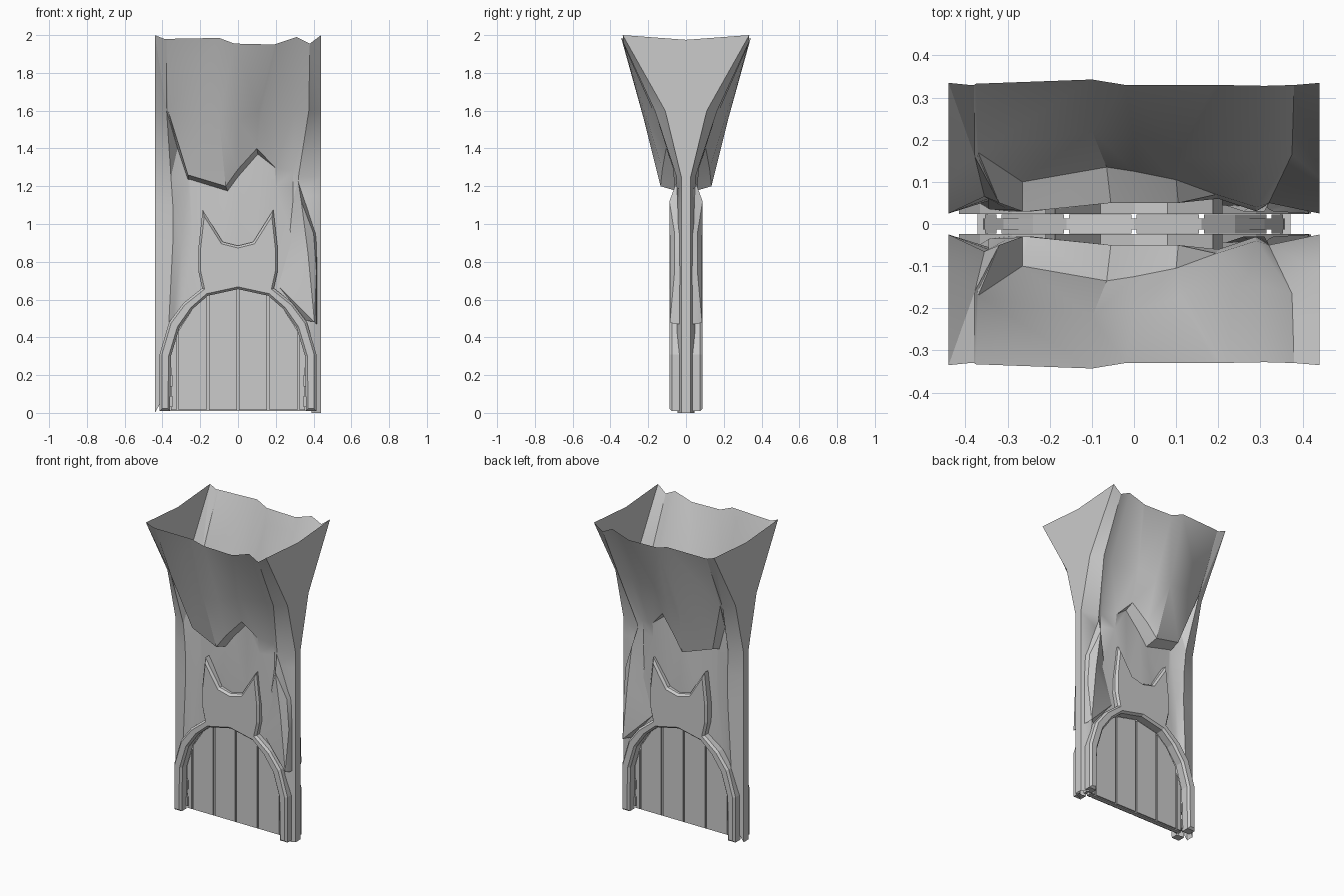
import bpy, bmesh
from math import radians

if "Cube" in bpy.data.objects:
    bpy.data.objects.remove(bpy.data.objects["Cube"])


def finish(bm, name, side=0):
    """Make an object; open shells are turned to face outwards (side = -1 front, 1 back)."""
    bmesh.ops.recalc_face_normals(bm, faces=bm.faces)
    if side and sum(f.normal.y * f.calc_area() for f in bm.faces) * side < 0:
        bmesh.ops.reverse_faces(bm, faces=bm.faces)
    me = bpy.data.meshes.new(name)
    bm.to_mesh(me)
    bm.free()
    ob = bpy.data.objects.new(name, me)
    bpy.context.collection.objects.link(ob)
    return ob


def strip(name, columns, side):
    """Skin neighbouring columns of (x, depth, z) points, smooth between sharp folds."""
    bm = bmesh.new()
    vs = [[bm.verts.new((x, side * d, z)) for x, d, z in col] for col in columns]
    for a, b in zip(vs, vs[1:]):
        for i in range(len(a) - 1):
            bm.faces.new((a[i], a[i + 1], b[i + 1], b[i]))
    bmesh.ops.triangulate(bm, faces=bm.faces, quad_method='SHORT_EDGE')
    ob = finish(bm, name, side)
    bpy.ops.object.select_all(action='DESELECT')
    ob.select_set(True)
    bpy.context.view_layer.objects.active = ob
    bpy.ops.object.shade_smooth_by_angle(angle=radians(28))
    return ob


def prism(name, outline, y0, y1):
    """Extrude an x-z outline from y0 to y1."""
    bm = bmesh.new()
    f = bm.faces.new([bm.verts.new((x, y0, z)) for x, z in outline])
    r = bmesh.ops.extrude_face_region(bm, geom=[f], use_keep_orig=True)
    for v in r["geom"]:
        if isinstance(v, bmesh.types.BMVert):
            v.co.y = y1
    return finish(bm, name)


def chamfered_slab(name, outline, y0, y1, y2, inset):
    """Outline raised from y0 to y1, then chamfered in to y2."""
    bm = bmesh.new()
    low = [bm.verts.new((x, y0, z)) for x, z in outline]
    top = [bm.verts.new((x, y1, z)) for x, z in outline]
    n = len(low)
    for i in range(n):
        j = (i + 1) % n
        bm.faces.new((low[i], low[j], top[j], top[i]))
    f = bm.faces.new(top)
    bm.normal_update()
    bmesh.ops.inset_region(bm, faces=[f], thickness=inset, use_even_offset=True)
    for v in f.verts:
        v.co.y = y2
    return finish(bm, name)


# Upper part of the bark wall: rim, middle, lip and under-lip of each column
upper = [
    [(-.44, .335, 2), (-.44, .11, 1.6), (-.44, .025, 1.25), (-.44, .025, 1.1)],
    [(-.39, .33, 1.98), (-.378, .16, 1.6), (-.355, .065, 1.25), (-.345, .06, 1.1)],
    [(-.38, .33, 1.98), (-.372, .162, 1.59), (-.32, .05, 1.4), (-.265, .03, 1.235)],
    [(-.375, .333, 1.98), (-.37, .17, 1.6), (-.265, .10, 1.26), (-.25, .03, 1.235)],
    [(-.1, .343, 1.985), (-.1, .222, 1.55), (-.065, .135, 1.2), (-.055, .05, 1.175)],
    [(-.02, .33, 1.955), (0, .205, 1.55), (0, .125, 1.29), (0, .05, 1.25)],
    [(.19, .33, 1.95), (.11, .175, 1.6), (.1, .105, 1.4), (.105, .05, 1.37)],
    [(.205, .33, 1.955), (.125, .16, 1.58), (.195, .07, 1.3), (.2, .06, 1.2)],
    [(.31, .328, 1.99), (.3, .145, 1.6), (.29, .04, 1.28), (.29, .03, 1.2)],
    [(.38, .33, 1.955), (.375, .165, 1.6), (.32, .05, 1.25), (.325, .05, 1.15)],
    [(.44, .335, 2), (.44, .11, 1.6), (.44, .025, 1.25), (.44, .025, 1.15)],
]
# Lower part: x and depth at z = 0.9, then x and z where it meets the arch
lower = [
    (-.44, .025, -.44, 0), (-.345, .055, -.385, .1), (-.30, .035, -.345, .47),
    (-.24, .03, -.3, .54), (-.1, .05, -.14, .67), (0, .06, 0, .69), (.1, .05, .14, .67),
    (.2, .06, .2, .63), (.29, .04, .34, .48), (.37, .05, .39, 0), (.44, .025, .44, 0),
]
wall = [u + [(x, d, .9), (xb, min(d, .045), zb)]
        for u, (x, d, xb, zb) in zip(upper, lower)]

# Swollen root on the right: inner edge, ridge, outer edge
root = [
    [(.31, .03, 1.26), (.26, .03, .93), (.215, .045, .67), (.36, .045, .49)],
    [(.315, .04, 1.25), (.335, .088, 1.12), (.37, .085, .85), (.405, .085, .48)],
    [(.32, .035, 1.24), (.40, .06, .95), (.415, .06, .75), (.415, .06, .47)],
    [(.33, .03, 1.22), (.415, .025, .95), (.42, .025, .75), (.42, .025, .47)],
]

# Door frame outline: inner arch, then outer arch with two horns
inner_half = [(.36, .01), (.355, .3), (.31, .45), (.24, .55), (.16, .62)]
outer_half = [(.415, .01), (.415, .31), (.365, .48), (.29, .58), (.19, .66),
              (.21, .75), (.21, .87), (.187, 1.075), (.08, .905)]
flip = lambda pts: [(-x, z) for x, z in pts]
inner = flip(inner_half) + [(0, .655)] + inner_half[::-1]
frame = inner + outer_half + [(0, .885)] + flip(outer_half)[::-1]

for side, label in ((-1, "front"), (1, "back")):
    strip(label + "_bark_wall", wall, side)
    strip(label + "_root", root, side)
    chamfered_slab(label + "_door_frame", frame, side * .024, side * .074, side * .088, .012)

# Flat ends closing the wall
for x, label in ((-.44, "left"), (.44, "right")):
    half = [(.335, 2), (.11, 1.6), (.025, 1.25), (.025, 0)]
    bm = bmesh.new()
    pts = [(0, 1.975)] + half + flip(half)[::-1]
    f = bm.faces.new([bm.verts.new((x, y, z)) for y, z in pts])
    ob = finish(bm, label + "_end")
    if ob.data.polygons[0].normal.x * x < 0:
        ob.data.flip_normals()

# Door: a core behind planks separated by grooves
prism("door_core", inner, -.013, .013)
arch = [(0, .655), (.16, .62), (.24, .55), (.31, .45), (.355, .3), (.36, .0)]


def arch_z(x):
    """Height of the inner arch at x."""
    x = abs(x)
    for (x0, z0), (x1, z1) in zip(arch, arch[1:]):
        if x <= x1:
            return z0 + (z1 - z0) * (x - x0) / (x1 - x0)
    return .02


seams = [-.36, -.32, -.16, 0, .16, .32, .36]
for i, (a, b) in enumerate(zip(seams, seams[1:])):
    a, b = a + .006, b - .006
    xs = [a] + [x for x in (-.24, .24) if a < x < b] + [b]
    prism(f"door_plank_{i + 1}", [(b, .015), (a, .015)] + [(x, arch_z(x)) for x in xs], -.022, .022)

# Hinge knuckles beside the door
for side in (-1, 1):
    for z in (.06, .17):
        x = .36 * side
        prism("hinge", [(x - .012, z - .03), (x + .012, z - .03),
                        (x + .012, z + .03), (x - .012, z + .03)], -.03, .03)
